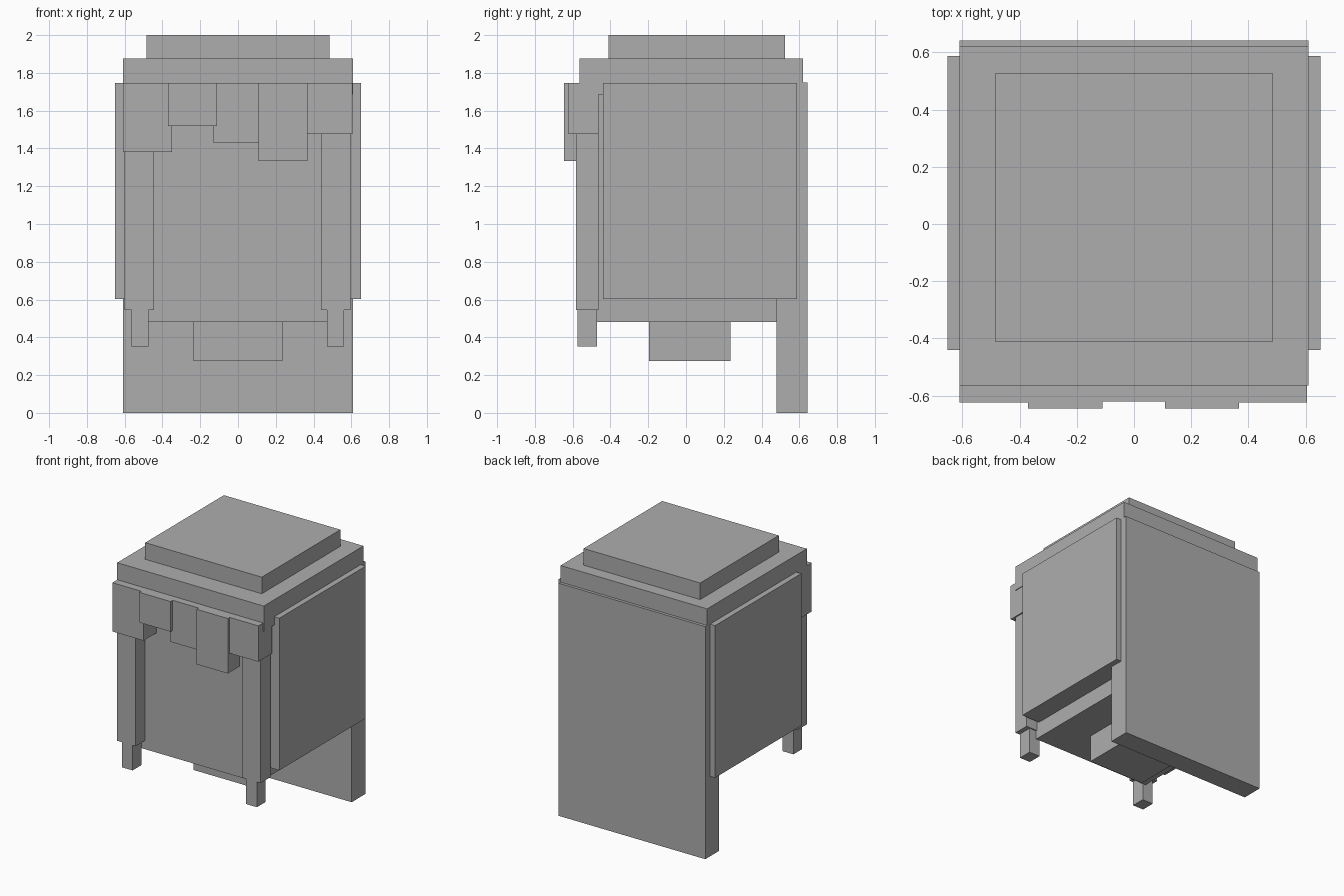
import bpy

if "Cube" in bpy.data.objects:
    bpy.data.objects.remove(bpy.data.objects["Cube"])

grey = bpy.data.materials.new("plain grey")
grey.diffuse_color = (0.42, 0.42, 0.42, 1)
grey.use_nodes = True
grey.node_tree.nodes["Principled BSDF"].inputs["Base Color"].default_value = grey.diffuse_color


def box(name, x, y, z):
    """Axis-aligned block from (min, max) ranges."""
    bpy.ops.mesh.primitive_cube_add(size=1)
    ob = bpy.context.object
    ob.name = name
    ob.location = [(a + b) / 2 for a, b in (x, y, z)]
    ob.scale = [b - a for a, b in (x, y, z)]
    bpy.ops.object.transform_apply(location=True, rotation=False, scale=True)
    ob.data.materials.append(grey)
    return ob


# Head block and the neck stub below it
box("head", (-0.5, 0.5), (-0.47, 0.53), (0.48, 1.72))
box("neck", (-0.235, 0.235), (-0.195, 0.235), (0.275, 0.48))

# Stepped crown
box("crown_lower", (-0.61, 0.61), (-0.565, 0.62), (1.685, 1.875))
box("crown_upper", (-0.485, 0.485), (-0.41, 0.525), (1.875, 2.0))

# Long back panel
box("back_panel", (-0.61, 0.61), (0.48, 0.642), (0, 1.75))

# Side panels, long front locks and their narrow tips
for side, s, shift, top in (("left", -1, -0.005, 1.42), ("right", 1, 0, 1.5)):
    def span(a, b):
        return tuple(sorted((s * a + shift, s * b + shift)))
    box(side + "_side_panel", tuple(sorted((s * 0.5, s * 0.652))),
        (-0.44, 0.587), (0.602, 1.747))
    box(side + "_long_lock", span(0.44, 0.595), (-0.582, -0.462), (0.545, top))
    box(side + "_lock_tip", span(0.47, 0.56), (-0.575, -0.47), (0.352, 0.545))

# Row of fringe blocks: x range, front, back, bottom
fringe = [
    (-0.61, -0.35, -0.623, -0.462, 1.38),
    (-0.37, -0.11, -0.645, -0.50, 1.52),
    (-0.13, 0.11, -0.62, -0.465, 1.43),
    (0.108, 0.367, -0.645, -0.50, 1.333),
    (0.365, 0.605, -0.623, -0.462, 1.477),
]
for i, (x0, x1, y0, y1, z0) in enumerate(fringe, 1):
    box(f"fringe_block_{i}", (x0, x1), (y0, y1), (z0, 1.747))
